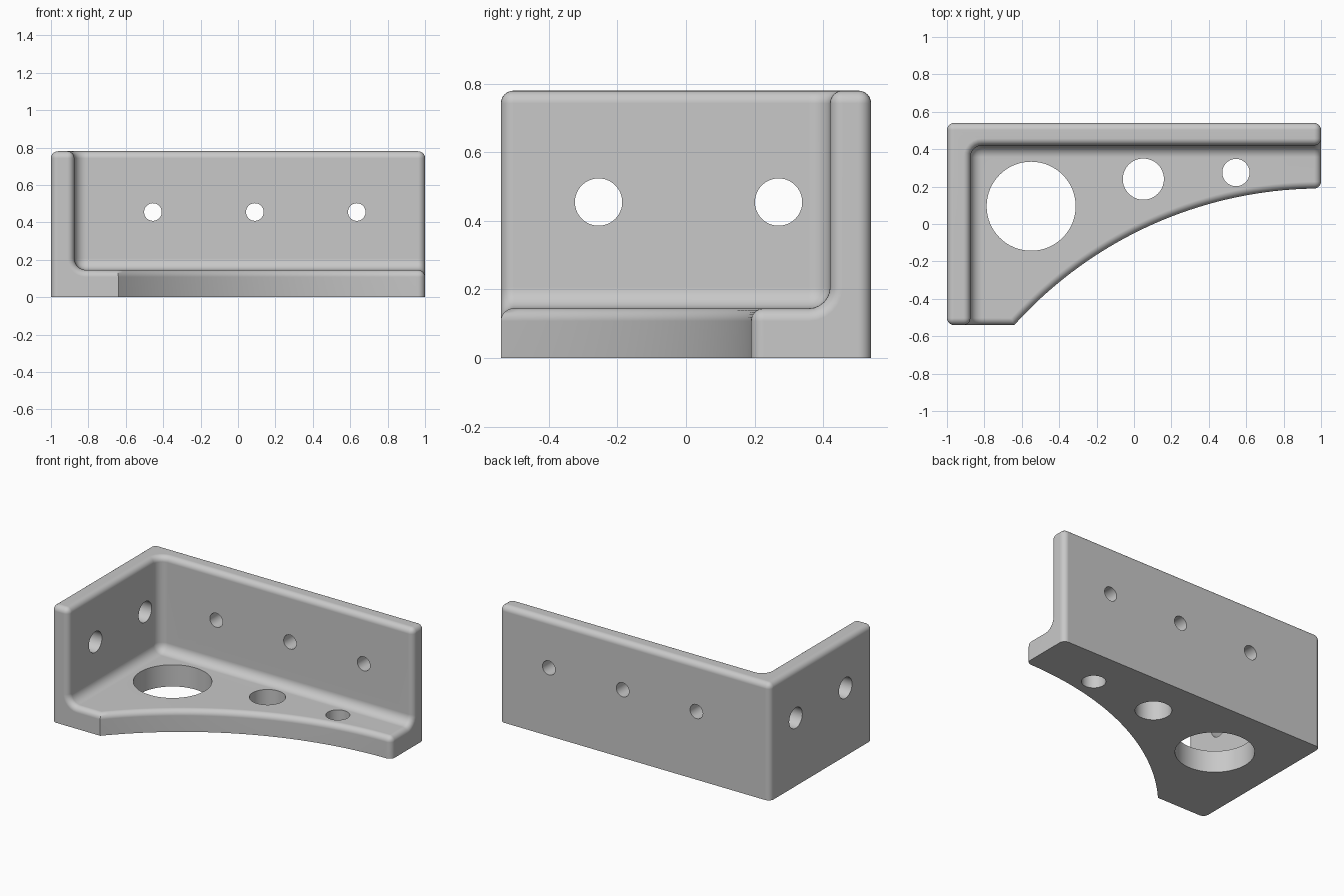
import bpy, bmesh
from math import sin, cos, asin, pi
from mathutils import Matrix, Vector

cube = bpy.data.objects.get("Cube")
if cube:
    bpy.data.objects.remove(cube, do_unlink=True)

# Overall sizes
X, Y, TOP, FLOOR = 1.0, 0.54, 0.78, 0.145
WALL_X, WALL_Y = -0.875, 0.42
TIP_X, END_Y = -0.64, 0.19
FILLET, ROUND, SEGS = 0.062, 0.037, 6

# Concave arc along the open side of the floor
rise, run = END_Y + Y, X - TIP_X
R = (run ** 2 + rise ** 2) / (2 * rise)
sweep, STEPS = asin(run / R), 36
arc = [(X - R * sin(sweep * (1 - i / STEPS)),
        END_Y - R + R * cos(sweep * (1 - i / STEPS))) for i in range(STEPS + 1)]

bm = bmesh.new()


def column(x, y, *heights):
    return [bm.verts.new((x, y, z)) for z in heights]


# Sharp-edged corner bracket: two walls standing on a floor plate
a0, a2 = column(-X, Y, 0, TOP)
b0, b2 = column(-X, -Y, 0, TOP)
e0, e2 = column(X, Y, 0, TOP)
w1, w2 = column(WALL_X, -Y, FLOOR, TOP)
i1, i2 = column(WALL_X, WALL_Y, FLOOR, TOP)
r1, r2 = column(X, WALL_Y, FLOOR, TOP)
low, high = zip(*[column(x, y, 0, FLOOR) for x, y in arc])

faces = [
    (a0, b0, *low, e0),                  # underside
    (w1, *high, r1, i1),                 # floor
    (b2, w2, i2, r2, e2, a2),            # wall tops
    (b0, low[0], high[0], w1, w2, b2),   # front end
    (low[-1], e0, e2, r2, r1, high[-1]),  # left end
    (a0, b0, b2, a2), (e0, a0, a2, e2),  # outer wall faces
    (w1, i1, i2, w2), (i1, r1, r2, i2),  # inner wall faces
]
faces += [(low[i], low[i + 1], high[i + 1], high[i]) for i in range(STEPS)]
for f in faces:
    bm.faces.new(f)
bmesh.ops.recalc_face_normals(bm, faces=bm.faces[:])


def bevel(edges, radius):
    bmesh.ops.bevel(bm, geom=edges, offset=radius, offset_type='OFFSET',
                    segments=SEGS, profile=0.5, affect='EDGES',
                    clamp_overlap=False, loop_slide=True)


def is_round(e):
    if e.calc_face_angle_signed() < 0.6:
        return False
    on_base = all(v.co.z < 0.001 for v in e.verts)
    at_tip = all((v.co.xy - Vector((TIP_X, -Y))).length < 0.001 for v in e.verts)
    return not (on_base or at_tip)


# Inside fillets first, then outside rounds
bevel([e for e in bm.edges if e.calc_face_angle_signed() < -0.6], FILLET)
bm.normal_update()
bevel([e for e in bm.edges if is_round(e)], ROUND)
bmesh.ops.recalc_face_normals(bm, faces=bm.faces[:])


def make_object(name, source):
    mesh = bpy.data.meshes.new(name)
    source.to_mesh(mesh)
    source.free()
    obj = bpy.data.objects.new(name, mesh)
    bpy.context.scene.collection.objects.link(obj)
    return obj


bracket = make_object("corner_bracket", bm)

# Drill cutters for floor, back wall and side wall
drill = bmesh.new()


def hole(centre, radius, axis):
    turn = Vector((0, 0, 1)).rotation_difference(Vector(axis)).to_matrix().to_4x4()
    bmesh.ops.create_cone(drill, cap_ends=True, segments=64, radius1=radius,
                          radius2=radius, depth=0.36,
                          matrix=Matrix.Translation(centre) @ turn)


for x, y, r in ((-0.55, 0.095, 0.238), (0.05, 0.24, 0.11), (0.545, 0.275, 0.073)):
    hole((x, y, FLOOR / 2), r, (0, 0, 1))
for x in (-0.455, 0.09, 0.635):
    hole((x, 0.48, 0.455), 0.047, (0, 1, 0))
for y in (-0.255, 0.27):
    hole((-0.94, y, 0.455), 0.069, (1, 0, 0))
cutter = make_object("hole_cutters", drill)
cutter.hide_render = True

cut = bracket.modifiers.new("holes", 'BOOLEAN')
cut.operation, cut.solver, cut.object = 'DIFFERENCE', 'EXACT', cutter
bpy.ops.object.select_all(action='DESELECT')
bracket.select_set(True)
bpy.context.view_layer.objects.active = bracket
bpy.ops.object.modifier_apply(modifier=cut.name)
bpy.data.objects.remove(cutter, do_unlink=True)

# Single grey finish with clean flat faces and smooth rounds
grey = bpy.data.materials.new("plain_grey")
grey.use_nodes = True
colour = (0.58, 0.58, 0.58, 1)
grey.diffuse_color = colour
grey.node_tree.nodes["Principled BSDF"].inputs["Base Color"].default_value = colour
bracket.data.materials.clear()
bracket.data.materials.append(grey)
bpy.ops.object.shade_smooth_by_angle(angle=pi / 6)
weighted = bracket.modifiers.new("clean_shading", 'WEIGHTED_NORMAL')
weighted.keep_sharp = True
